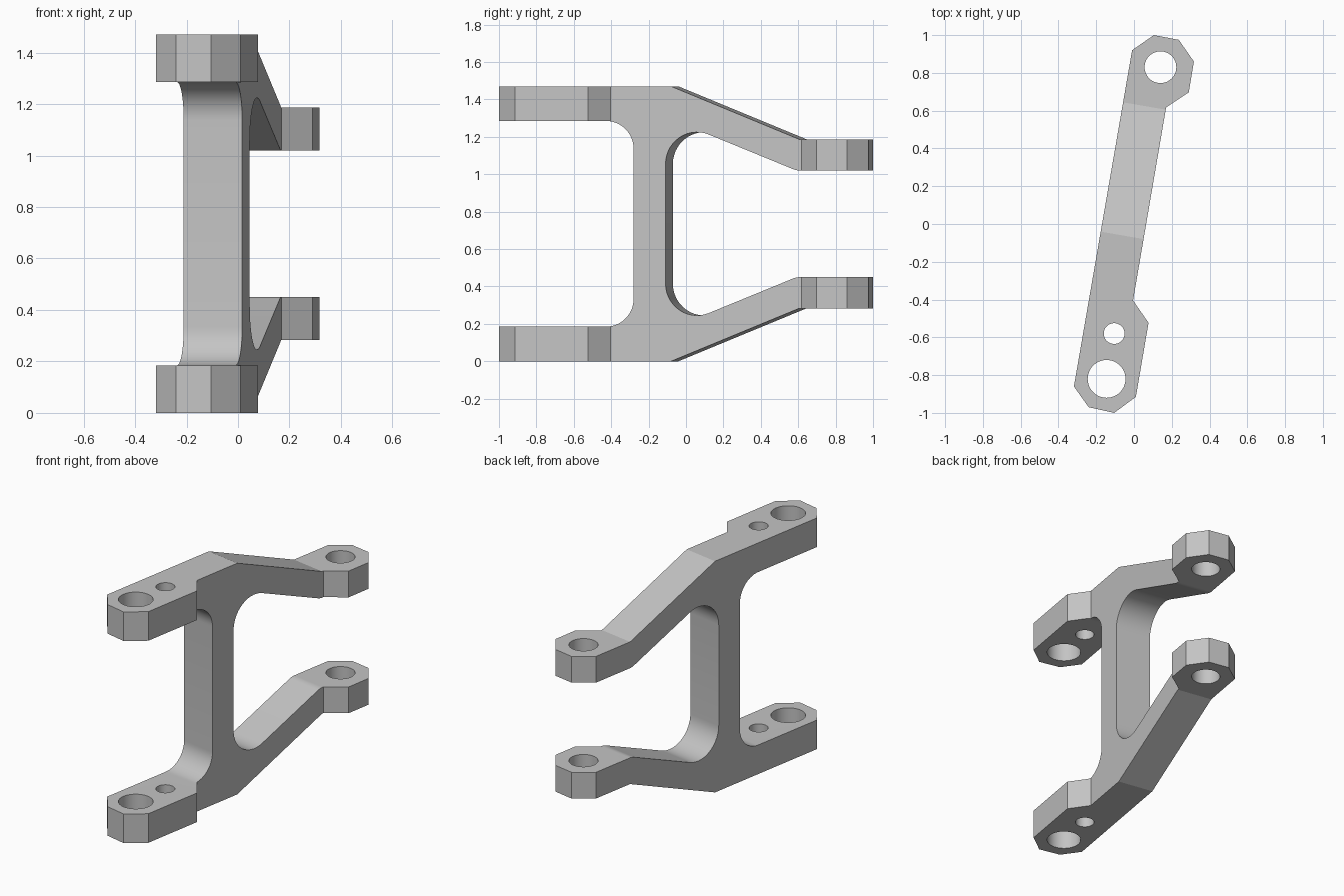
import bpy, bmesh, math
from mathutils import Vector, Matrix

if "Cube" in bpy.data.objects:
    bpy.data.objects.remove(bpy.data.objects["Cube"], do_unlink=True)

HEIGHT = 1.47
SKEW = math.radians(9.8)   # the bracket runs diagonally in plan

grey = bpy.data.materials.new("satin_grey")
grey.use_nodes = True
grey.diffuse_color = (0.55, 0.55, 0.55, 1)
grey.node_tree.nodes["Principled BSDF"].inputs["Base Color"].default_value = grey.diffuse_color


def prism(name, points, depth):
    """Extrude a closed loop of 3D points along the depth vector."""
    bm = bmesh.new()
    face = bm.faces.new([bm.verts.new(p) for p in points])
    out = bmesh.ops.extrude_face_region(bm, geom=[face])
    moved = [g for g in out["geom"] if isinstance(g, bmesh.types.BMVert)]
    bmesh.ops.translate(bm, verts=moved, vec=depth)
    bmesh.ops.recalc_face_normals(bm, faces=bm.faces)
    mesh = bpy.data.meshes.new(name)
    bm.to_mesh(mesh)
    bm.free()
    mesh.materials.append(grey)
    obj = bpy.data.objects.new(name, mesh)
    bpy.context.collection.objects.link(obj)
    return obj


def rounded(corners, steps=14):
    """Replace each (x, y, radius) corner by an arc where the radius is set."""
    result = []
    for i, (x, y, r) in enumerate(corners):
        p = Vector((x, y))
        if r == 0:
            result.append(p)
            continue
        a = (Vector(corners[i - 1][:2]) - p).normalized()
        b = (Vector(corners[(i + 1) % len(corners)][:2]) - p).normalized()
        half = a.angle(b) / 2
        centre = p + (a + b).normalized() * (r / math.sin(half))
        start = p + a * (r / math.tan(half)) - centre
        end = p + b * (r / math.tan(half)) - centre
        sweep = start.angle_signed(end)
        for k in range(steps + 1):
            turn = Matrix.Rotation(-sweep * k / steps, 2)
            result.append(centre + turn @ start)
    return result


def combine(target, tool, operation):
    """Apply a boolean and discard the tool."""
    tool.hide_render = True
    mod = target.modifiers.new("cut", 'BOOLEAN')
    mod.operation = operation
    mod.solver = 'EXACT'
    mod.object = tool
    bpy.context.view_layer.objects.active = target
    bpy.ops.object.modifier_apply(modifier=mod.name)
    bpy.data.objects.remove(tool, do_unlink=True)


# Side profile: upper half, mirrored about mid height
upper = [
    (-0.273, 1.285, 0.15),   # front fillet under the arm
    (-1.3, 1.285, 0),
    (-1.3, HEIGHT, 0),
    (-0.07, HEIGHT, 0),
    (0.625, 1.187, 0),
    (1.3, 1.187, 0),
    (1.3, 1.02, 0),
    (0.61, 1.02, 0.1),
    (-0.10, 1.307, 0.17),    # rear fillet behind the post
]
lower = [(v, HEIGHT - z, r) for v, z, r in reversed(upper)]
turn = Matrix.Rotation(-SKEW, 3, 'Z')
side = [turn @ Vector((-0.8, p.x, p.y)) for p in rounded(upper + lower)]
bracket = prism("bracket", side, turn @ Vector((1.6, 0, 0)))

# Plan outline with faceted ends
outline = [
    (-0.318, -0.86), (-0.24, -0.97), (-0.105, -1.0), (0.01, -0.915),
    (0.077, -0.523), (-0.005, -0.405), (0.17, 0.617), (0.29, 0.697),
    (0.317, 0.86), (0.237, 0.975), (0.105, 1.0), (-0.01, 0.92),
]
plan = prism("plan_cutter", [(x, y, -0.1) for x, y in outline], (0, 0, HEIGHT + 0.2))
combine(bracket, plan, 'INTERSECT')

# Bolt holes through both arms
for x, y, radius in [(-0.145, -0.82, 0.1), (-0.105, -0.58, 0.055), (0.14, 0.83, 0.084)]:
    ring = [(x + radius * math.cos(math.tau * i / 48),
             y + radius * math.sin(math.tau * i / 48), -0.2) for i in range(48)]
    combine(bracket, prism("hole_cutter", ring, (0, 0, HEIGHT + 0.4)), 'DIFFERENCE')

# Smooth fillets and holes, crisp edges elsewhere
bpy.ops.object.select_all(action='DESELECT')
bracket.select_set(True)
bpy.context.view_layer.objects.active = bracket
bpy.ops.object.shade_smooth_by_angle(angle=math.radians(20))
